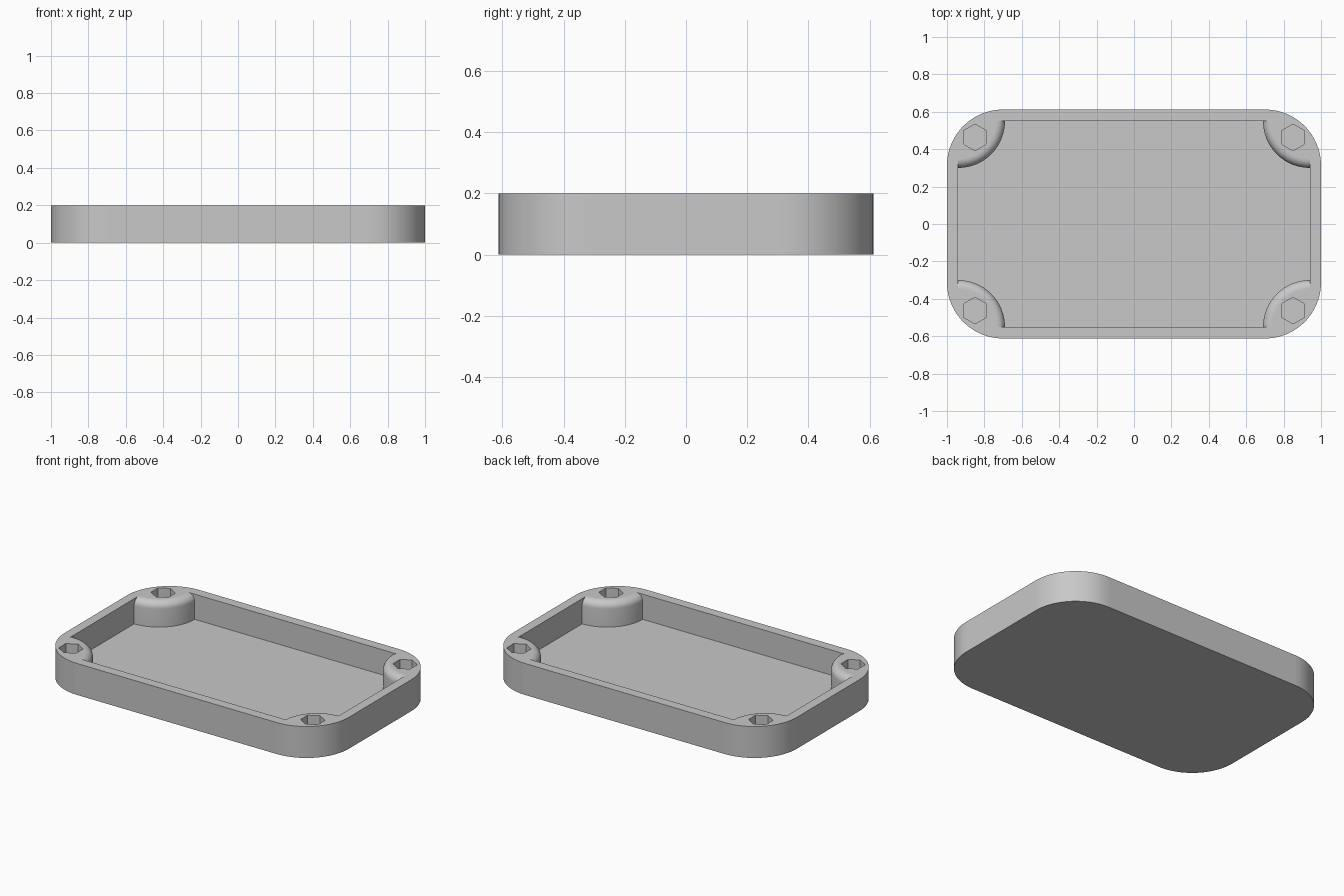
import bpy, bmesh, math

if "Cube" in bpy.data.objects:
    bpy.data.objects.remove(bpy.data.objects["Cube"], do_unlink=True)

HALF_X, HALF_Y, HEIGHT, CORNER = 1.0, 0.612, 0.2, 0.3
POCKET_X, POCKET_Y, FLOOR = 0.94, 0.55, 0.04
BOSS, FILLET = 0.25, 0.045
HOLE_X, HOLE_Y, HOLE_R = 0.85, 0.463, 0.071
QUADRANTS = [(1, 1), (-1, 1), (-1, -1), (1, -1)]
STEPS = 24

grey = bpy.data.materials.new("light_grey")
grey.use_nodes = True
grey.diffuse_color = (0.58, 0.58, 0.58, 1)
grey.node_tree.nodes["Principled BSDF"].inputs["Base Color"].default_value = grey.diffuse_color


def loft(name, layers):
    """Join equal-length outlines, given as (points, height), into a closed solid."""
    bm = bmesh.new()
    rings = [[bm.verts.new((x, y, z)) for x, y in pts] for pts, z in layers]
    for low, high in zip(rings, rings[1:]):
        for i in range(len(low)):
            j = (i + 1) % len(low)
            bm.faces.new((low[i], low[j], high[j], high[i]))
    bm.faces.new(rings[0][::-1])
    bm.faces.new(rings[-1])
    bmesh.ops.recalc_face_normals(bm, faces=bm.faces)
    mesh = bpy.data.meshes.new(name)
    bm.to_mesh(mesh)
    bm.free()
    mesh.materials.append(grey)
    obj = bpy.data.objects.new(name, mesh)
    bpy.context.collection.objects.link(obj)
    return obj


def corner_outline(cx, cy, radius, inward):
    """Rectangle outline with an arc at each corner, bulging out or scooped in."""
    pts = []
    for q, (sx, sy) in enumerate(QUADRANTS):
        for k in range(STEPS + 1):
            a = math.pi / 2 * (q + k / STEPS)
            if inward:
                a = math.pi / 2 * (q + 3 - k / STEPS)
            pts.append((sx * cx + radius * math.cos(a), sy * cy + radius * math.sin(a)))
    return pts


def cut(target, cutter):
    mod = target.modifiers.new("cut", "BOOLEAN")
    mod.operation = "DIFFERENCE"
    mod.solver = "EXACT"
    mod.object = cutter
    cutter.hide_render = True
    bpy.context.view_layer.objects.active = target
    bpy.ops.object.modifier_apply(modifier=mod.name)
    bpy.data.objects.remove(cutter, do_unlink=True)


# Rounded tray body
outer = corner_outline(HALF_X - CORNER, HALF_Y - CORNER, CORNER, False)
tray = loft("tray", [(outer, 0), (outer, HEIGHT)])

# Pocket, leaving four corner bosses with rounded top edges
layers = [(BOSS, FLOOR)]
for k in range(9):
    a = math.pi / 2 * k / 8
    layers.append((BOSS - FILLET * (1 - math.cos(a)), HEIGHT - FILLET * (1 - math.sin(a))))
layers.append((BOSS - FILLET, HEIGHT + 0.1))
pocket = loft("pocket_cutter",
              [(corner_outline(POCKET_X, POCKET_Y, r, True), z) for r, z in layers])
cut(tray, pocket)

# Hexagonal blind holes in the bosses
for sx, sy in QUADRANTS:
    hexagon = [(sx * HOLE_X + HOLE_R * math.sin(math.pi / 3 * i),
                sy * HOLE_Y + HOLE_R * math.cos(math.pi / 3 * i)) for i in range(6)]
    cut(tray, loft("hole_cutter", [(hexagon, FLOOR), (hexagon, HEIGHT + 0.1)]))

# Smooth the curved walls, keep the flat ones flat
bpy.ops.object.select_all(action="DESELECT")
tray.select_set(True)
bpy.context.view_layer.objects.active = tray
bpy.ops.object.shade_smooth_by_angle(angle=math.radians(30))
for face in tray.data.polygons:
    if max(abs(c) for c in face.normal) > 0.9999:
        face.use_smooth = False
